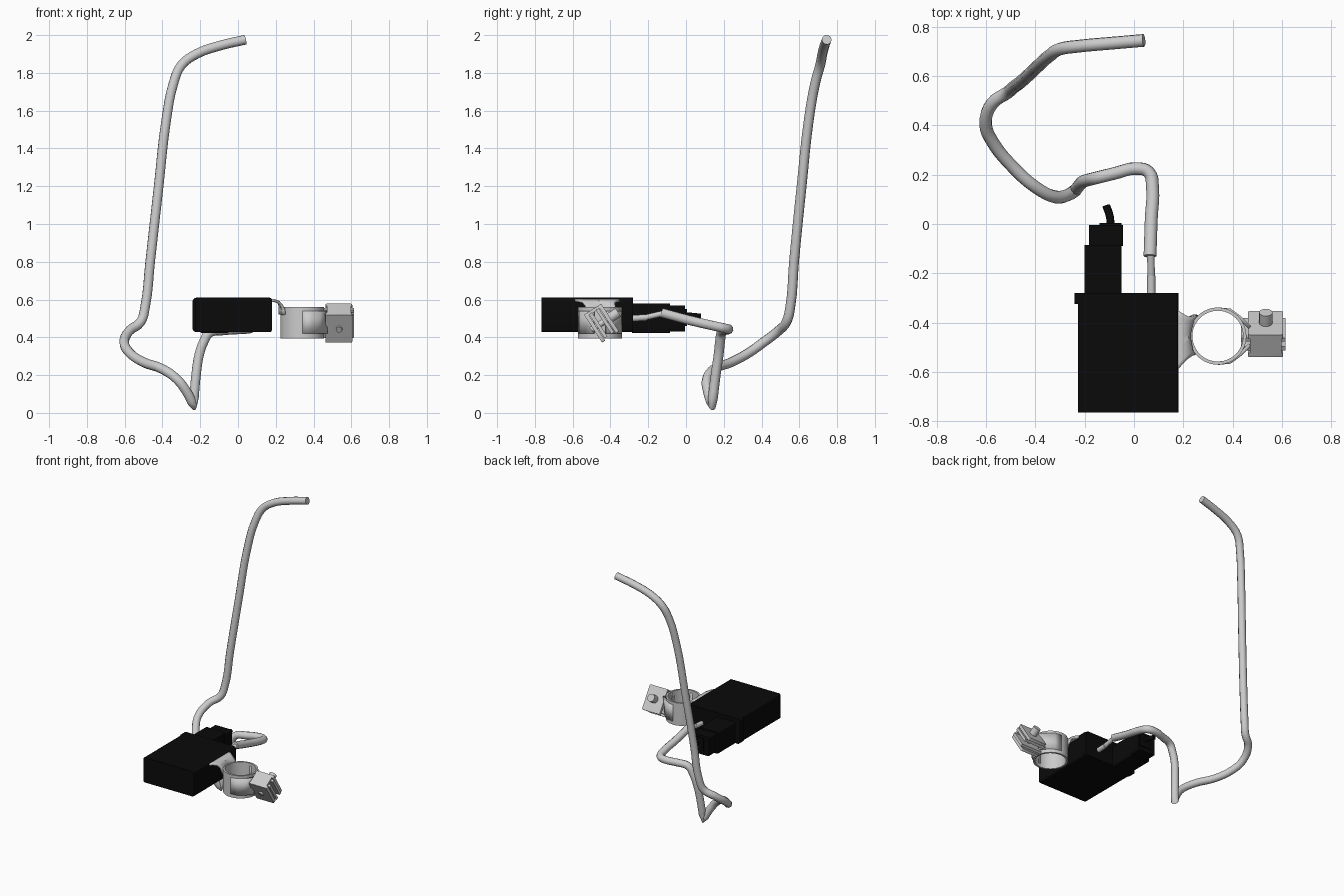
import bpy, bmesh, math
from mathutils import Vector, Matrix

if "Cube" in bpy.data.objects:
    bpy.data.objects.remove(bpy.data.objects["Cube"])


def material(name, v):
    m = bpy.data.materials.new(name)
    m.diffuse_color = (v, v, v, 1)
    m.use_nodes = True
    m.node_tree.nodes["Principled BSDF"].inputs["Base Color"].default_value = m.diffuse_color
    return m


BLACK = material("black plastic", 0.003)
GREY = material("light grey", 0.6)


def finish(name, bm, mat, smooth=True):
    bmesh.ops.recalc_face_normals(bm, faces=bm.faces)
    me = bpy.data.meshes.new(name)
    bm.to_mesh(me)
    bm.free()
    ob = bpy.data.objects.new(name, me)
    bpy.context.collection.objects.link(ob)
    me.materials.append(mat)
    if smooth:
        shade(ob)
    return ob


def shade(ob):
    bpy.ops.object.select_all(action='DESELECT')
    ob.select_set(True)
    bpy.context.view_layer.objects.active = ob
    bpy.ops.object.shade_smooth_by_angle(angle=math.radians(40))


def box(name, lo, hi, mat, bevel=0.0, axis=None, tilt=None):
    """Box from corner to corner; bevel only edges along axis if given."""
    lo, hi = Vector(lo), Vector(hi)
    bm = bmesh.new()
    bmesh.ops.create_cube(bm, size=1, matrix=Matrix.Translation((lo + hi) / 2)
                          @ Matrix.Diagonal((*(hi - lo), 1)))
    if bevel:
        edges = [e for e in bm.edges if axis is None or
                 abs((e.verts[0].co - e.verts[1].co).normalized()[axis]) > 0.9]
        bmesh.ops.bevel(bm, geom=edges, offset=bevel, segments=3, profile=0.5,
                        affect='EDGES')
    if tilt:
        bm.transform(tilt)
    return finish(name, bm, mat)


def rod(name, a, b, r, mat, sides=16):
    a, b = Vector(a), Vector(b)
    bm = bmesh.new()
    rot = (b - a).to_track_quat('Z', 'Y').to_matrix().to_4x4()
    bmesh.ops.create_cone(bm, cap_ends=True, segments=sides, radius1=r, radius2=r,
                          depth=(b - a).length,
                          matrix=Matrix.Translation((a + b) / 2) @ rot)
    return finish(name, bm, mat)


def tube(name, pts, r, mat, sharp=()):
    cu = bpy.data.curves.new(name, 'CURVE')
    cu.dimensions = '3D'
    cu.bevel_depth, cu.bevel_resolution, cu.use_fill_caps = r, 3, True
    cu.resolution_u = 4
    sp = cu.splines.new('BEZIER')
    sp.bezier_points.add(len(pts) - 1)
    for i, p in enumerate(pts):
        bp = sp.bezier_points[i]
        bp.co = p
        bp.handle_left_type = bp.handle_right_type = 'VECTOR' if i in sharp else 'AUTO'
    ob = bpy.data.objects.new(name, cu)
    bpy.context.collection.objects.link(ob)
    cu.materials.append(mat)
    bpy.ops.object.select_all(action='DESELECT')
    ob.select_set(True)
    bpy.context.view_layer.objects.active = ob
    bpy.ops.object.convert(target='MESH')
    shade(bpy.context.view_layer.objects.active)


# Housing with collar and stepped connector
box("housing", (-0.228, -0.765, 0.428), (0.18, -0.3, 0.61), BLACK, 0.012, 1)
box("housing_collar", (-0.241, -0.325, 0.428), (0.18, -0.28, 0.61), BLACK, 0.02, 1)
box("connector_base", (-0.2, -0.285, 0.422), (-0.05, -0.085, 0.58), BLACK, 0.008, 1)
box("connector_middle", (-0.183, -0.09, 0.43), (-0.045, -0.005, 0.568), BLACK, 0.008, 1)
box("connector_tip", (-0.14, -0.01, 0.46), (-0.05, 0.004, 0.55), BLACK)
tube("cable_stub", [(-0.095, -0.01, 0.515), (-0.098, 0.03, 0.515), (-0.113, 0.075, 0.51)],
     0.016, BLACK)

# Hose and its nozzle
rod("nozzle", (0.07, -0.285, 0.50), (0.07, -0.21, 0.505), 0.017, GREY)
rod("nozzle_tip", (0.07, -0.215, 0.505), (0.068, -0.12, 0.527), 0.015, GREY)
hose = [(0.065, -0.13, 0.53), (0.07, 0.02, 0.49), (0.075, 0.15, 0.46),
        (0.06, 0.21, 0.447), (0.01, 0.225, 0.443), (-0.08, 0.205, 0.437),
        (-0.15, 0.188, 0.425), (-0.182, 0.18, 0.375), (-0.205, 0.173, 0.31),
        (-0.222, 0.157, 0.2), (-0.236, 0.138, 0.04),
        (-0.268, 0.118, 0.105), (-0.32, 0.11, 0.175), (-0.4, 0.15, 0.232),
        (-0.5, 0.24, 0.268), (-0.575, 0.335, 0.32), (-0.602, 0.405, 0.37),
        (-0.575, 0.49, 0.435), (-0.515, 0.532, 0.482), (-0.492, 0.552, 0.56),
        (-0.465, 0.572, 0.8), (-0.42, 0.612, 1.2), (-0.38, 0.65, 1.55),
        (-0.34, 0.685, 1.75), (-0.3, 0.71, 1.84), (-0.22, 0.722, 1.9),
        (-0.1, 0.733, 1.943), (0.04, 0.745, 1.976)]
tube("hose", hose, 0.026, GREY, sharp=(10,))

# Ring clamp as a revolved band
C = Vector((0.34, -0.455, 0))
bm = bmesh.new()
N = 48
prof = [(0.103, 0.395), (0.116, 0.395), (0.116, 0.56), (0.103, 0.56)]
rings = [[bm.verts.new(C + Vector((r * math.cos(a), r * math.sin(a), z))) for r, z in prof]
         for a in (2 * math.pi * i / N for i in range(N))]
for i in range(N):
    p, q = rings[i], rings[(i + 1) % N]
    for j in range(4):
        k = (j + 1) % 4
        bm.faces.new((p[j], p[k], q[k], q[j]))
finish("clamp_ring", bm, GREY)

# Flared bracket: curved sheet from housing to ring (x, z, low y, high y)
bm = bmesh.new()
rows = [(0.17, 0.595, -0.60, -0.345), (0.195, 0.594, -0.57, -0.362),
        (0.215, 0.586, -0.547, -0.375), (0.231, 0.568, -0.535, -0.375),
        (0.243, 0.545, -0.53, -0.37), (0.262, 0.52, -0.53, -0.37)]
M = 10
grid = []
for x, z, y0, y1 in rows:
    row = []
    for j in range(M + 1):
        y = y0 + (y1 - y0) * j / M
        # the last rows wrap round the ring
        wrap = C.x - math.sqrt(max(0.117 ** 2 - (y - C.y) ** 2, 0))
        row.append(bm.verts.new((min(x, wrap), y, z)))
    grid.append(row)
for a, b in zip(grid, grid[1:]):
    for j in range(M):
        bm.faces.new((a[j], a[j + 1], b[j + 1], b[j]))
bracket = finish("bracket", bm, GREY)
sol = bracket.modifiers.new("thickness", 'SOLIDIFY')
sol.thickness, sol.offset = 0.016, 0

# Tilted clamp ears: local y is the bolt axis
tilt = Matrix.Translation((0.53, -0.447, 0.475)) @ Matrix.Rotation(math.radians(33), 4, 'X')
box("ear_back", (-0.095, 0.012, -0.075), (0.085, 0.03, 0.075), GREY, tilt=tilt)
box("ear_front", (-0.095, -0.03, -0.075), (0.085, -0.012, 0.075), GREY, tilt=tilt)
box("clip_back", (-0.068, 0.034, -0.088), (0.075, 0.054, 0.088), GREY, 0.008, 1, tilt)
box("clip_front", (-0.068, -0.054, -0.088), (0.075, -0.034, 0.088), GREY, 0.008, 1, tilt)
box("clip_bridge", (-0.06, -0.054, 0.07), (0.068, 0.054, 0.088), GREY, tilt=tilt)
rod("bolt_shank", tilt @ Vector((0.005, -0.065, 0)), tilt @ Vector((0.005, 0.075, 0)), 0.017, GREY)
rod("bolt_head", tilt @ Vector((0.005, 0.054, 0)), tilt @ Vector((0.005, 0.105, 0)), 0.027, GREY)

# Arms joining the ring to the ears
for name, y, z0, z1 in (("arm_back", -0.365, 0.42, 0.54), ("arm_front", -0.515, 0.42, 0.54)):
    s = 1 if y > C.y else -1
    bm = bmesh.new()
    path = [(0.34, C.y + s * 0.11), (0.39, C.y + s * 0.105), (0.43, C.y + s * 0.075),
            (0.47, C.y + s * 0.035)]
    cols = [[bm.verts.new((x, yy, z)) for z in (z0, z1)] for x, yy in path]
    for a, b in zip(cols, cols[1:]):
        bm.faces.new((a[0], b[0], b[1], a[1]))
    arm = finish(name, bm, GREY)
    m = arm.modifiers.new("thickness", 'SOLIDIFY')
    m.thickness, m.offset = 0.014, 0
